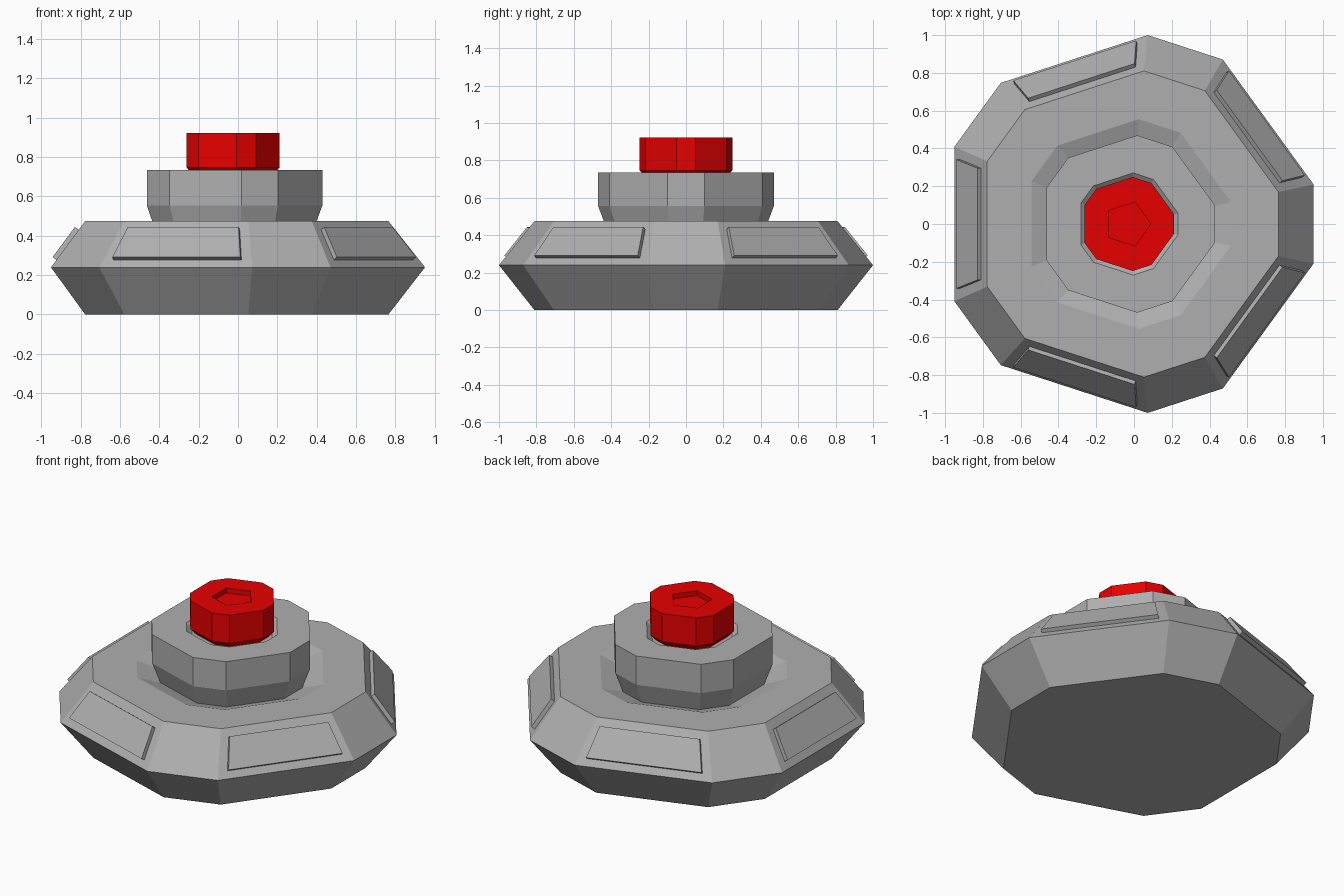
import bpy, bmesh, math
from mathutils import Vector, Matrix

if "Cube" in bpy.data.objects:
    bpy.data.objects.remove(bpy.data.objects["Cube"])

CX = -0.0325  # axis of the truncated pentagon once its bounds are centred


def finish(name, bm, color):
    mesh = bpy.data.meshes.new(name)
    bm.to_mesh(mesh)
    bm.free()
    obj = bpy.data.objects.new(name, mesh)
    bpy.context.collection.objects.link(obj)
    mesh.materials.append(color)
    return obj


def material(name, rgb):
    mat = bpy.data.materials.new(name)
    mat.diffuse_color = (*rgb, 1)
    mat.use_nodes = True
    mat.node_tree.nodes["Principled BSDF"].inputs["Base Color"].default_value = mat.diffuse_color
    return mat


def lathe(name, rings, color, cap_bottom=True, cap_top=True):
    """Stack rings of (radius, z, half-angle of each cut corner in degrees)."""
    bm = bmesh.new()
    loops = []
    for r, z, cut in rings:
        loop = []
        for k in range(5):
            for s in (-1, 1):
                a = math.radians(72 * k + s * cut)
                loop.append(bm.verts.new((CX + r * math.cos(a), r * math.sin(a), z)))
        loops.append(loop)
    for lo, hi in zip(loops, loops[1:]):
        for i in range(10):
            j = (i + 1) % 10
            bm.faces.new((lo[i], lo[j], hi[j], hi[i]))
    if cap_bottom:
        bm.faces.new(loops[0][::-1])
    if cap_top:
        bm.faces.new(loops[-1])
    bmesh.ops.remove_doubles(bm, verts=bm.verts[:], dist=1e-5)
    return finish(name, bm, color)


grey = material("dark_grey", (0.43, 0.43, 0.43))
red = material("red", (0.8, 0.0, 0.0))

# Base with a sunken groove around the neck
lathe("base", [(0.815, 0, 12), (1.0055, 0.24, 12), (0.815, 0.475, 12),
               (0.558, 0.475, 12), (0.425, 0.43, 12)], grey, cap_top=False)

# Neck with a recess for the button
lathe("neck", [(0.425, 0.43, 12), (0.472, 0.555, 12), (0.472, 0.735, 12),
               (0.272, 0.735, 12), (0.24, 0.71, 12)], grey, cap_bottom=False)

# Red button with a pentagonal dimple (corner cut 0 gives five sides)
lathe("button", [(0.215, 0.71, 12), (0.25, 0.747, 12), (0.25, 0.923, 12),
                 (0.122, 0.923, 0), (0.122, 0.893, 0)], red)

# Raised panels on the five long upper slopes
c24 = math.cos(math.radians(24))
low, high = Vector((1.0055 * c24, 0, 0.24)), Vector((0.815 * c24, 0, 0.475))
up = (high - low).normalized()
out = Vector((up.z, 0, -up.x))
for k in range(5):
    bm = bmesh.new()
    turn = Matrix.Translation((CX, 0, 0)) @ Matrix.Rotation(math.radians(36 + 72 * k), 4, 'Z')
    layers = []
    for t in (-0.01, 0.024):
        layers.append([bm.verts.new(turn @ (low + up * s + out * t + Vector((0, y, 0))))
                       for s, y in ((0.0465, -0.342), (0.0465, 0.342),
                                    (0.237, 0.296), (0.237, -0.296))])
    inner, outer = layers
    bm.faces.new(inner[::-1])
    bm.faces.new(outer)
    for i in range(4):
        j = (i + 1) % 4
        bm.faces.new((inner[i], inner[j], outer[j], outer[i]))
    bmesh.ops.recalc_face_normals(bm, faces=bm.faces[:])
    finish(f"side_panel_{k + 1}", bm, grey)
